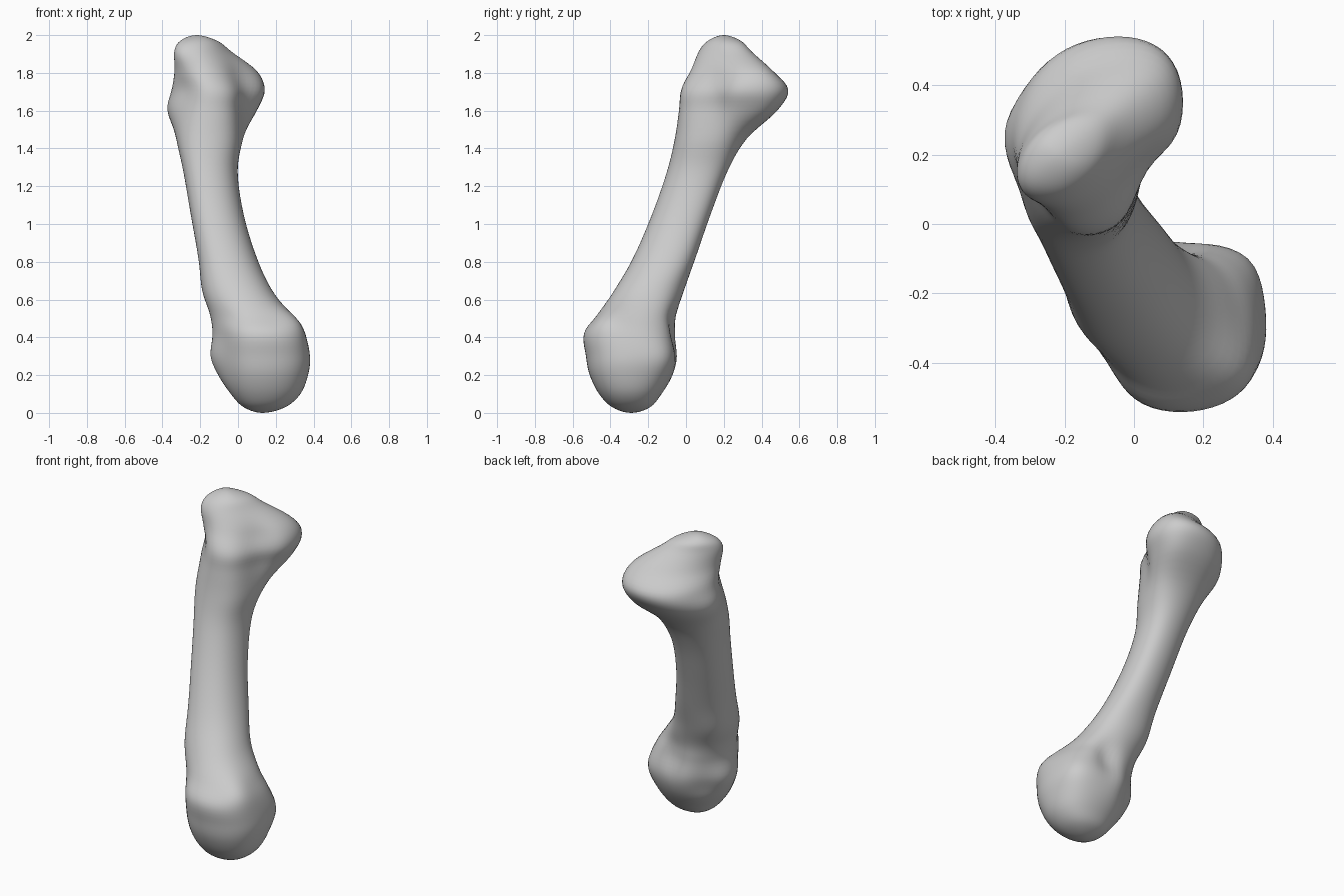
import bpy
import bmesh
import math
from mathutils import Vector

SIDES = 56        # points around each cross-section
STEPS = 5         # rings between neighbouring cross-sections
FULLNESS = 0.07   # how far the ovals swell toward rounded boxes

# Cross-sections in hundredths: height, x range, y range, diagonal lean
SECTIONS = [
    (0, 13, 13, -29, -29, 0),
    (3, 3, 25, -39, -19, 0),
    (10, -4, 33, -46, -13, 0),
    (20, -11, 37, -51, -7, -5),
    (30, -15, 38, -53, -4, -8),
    (42, -14, 35, -54, -5, -8),
    (52, -15, 28, -47, -5, -8),
    (65, -19, 18, -38, -1, -5),
    (82, -21, 10, -28, 5, 10),
    (105, -25, 3, -18, 13, 15),
    (128, -29, 0, -10, 22, 15),
    (145, -33, 4, -6, 32, 10),
    (160, -36, 10, -4, 48, 10),
    (171, -35, 14, -3, 54, 20),
    (181, -35, 10, 1, 46, 45),
    (191, -35, -3, 5, 35, 50),
    (197, -31, -11, 11, 29, 35),
    (200, -22, -22, 20, 20, 0),
]

# Local hollows and swellings: centre, radius, vertical stretch, push
FEATURES = [
    ((0.08, 0.10, 1.68), 0.13, 1.8, (-0.05, 0.05, 0)),     # front groove of upper end
    ((-0.31, 0.04, 1.76), 0.12, 1.8, (0.04, 0.03, 0)),     # flattened front corner of upper end
    ((0.06, 0.42, 1.60), 0.12, 1, (0.02, 0.02, 0)),        # swelling under rear knob
    ((-0.36, 0.28, 1.60), 0.11, 1, (-0.02, 0, 0)),         # small knob beside upper end
    ((0.14, -0.05, 0.42), 0.07, 1.8, (0, -0.03, 0)),       # groove behind lower end
    ((-0.06, -0.10, 0.28), 0.10, 1.2, (0.02, -0.03, 0)),   # hollow between lower lobes
    ((0.32, -0.12, 0.30), 0.11, 1.2, (0.02, 0.02, 0)),     # outer rear lobe
    ((0.28, -0.40, 0.48), 0.10, 1, (0.02, -0.02, 0.01)),   # outer shoulder of lower end
    ((-0.11, -0.43, 0.35), 0.13, 1.7, (0.03, 0.02, 0)),    # flattened front corner of lower end
]


def mirrored(section):
    """Reflect a section through its pole so the end closes round."""
    z, x0, x1, y0, y1, lean = section
    return (z, x1, x0, y1, y0, lean)


def blend(a, b, c, d, t):
    """Smooth spline between b and c."""
    return 0.5 * (2 * b + (c - a) * t + (2 * a - 5 * b + 4 * c - d) * t * t
                  + (3 * b - a - 3 * c + d) * t ** 3)


def swell(value):
    return value * (1 + FULLNESS - FULLNESS * value * value)


def sculpt(point):
    """Apply the local hollows and swellings to one point."""
    moved = point.copy()
    for centre, radius, stretch, push in FEATURES:
        offset = point - Vector(centre)
        offset.z /= stretch
        moved += Vector(push) * math.exp(-(offset.length / radius) ** 2)
    return moved


def ring_points(section):
    z, x0, x1, y0, y1, lean = (value / 100 for value in section)
    shift = math.asin(lean)
    for i in range(SIDES):
        angle = math.tau * i / SIDES
        x = (x0 + x1) / 2 + (x1 - x0) / 2 * swell(math.cos(angle))
        y = (y0 + y1) / 2 + (y1 - y0) / 2 * swell(math.sin(angle + shift))
        yield sculpt(Vector((x, y, z)))


def build_bone():
    bm = bmesh.new()
    rows = [mirrored(SECTIONS[1])] + SECTIONS + [mirrored(SECTIONS[-2])]
    rings = []
    for k in range(len(SECTIONS) - 1):
        for step in range(STEPS):
            if k == 0 and step == 0:
                continue
            section = [blend(*values, step / STEPS) for values in zip(*rows[k:k + 4])]
            rings.append([bm.verts.new(p) for p in ring_points(section)])

    # Skin the rings, then close both rounded ends
    for lower, upper in zip(rings, rings[1:]):
        for i in range(SIDES):
            j = (i + 1) % SIDES
            bm.faces.new((lower[i], lower[j], upper[j], upper[i]))
    for ring, section in ((rings[0], SECTIONS[0]), (rings[-1], SECTIONS[-1])):
        z, x, _, y, _, _ = section
        pole = bm.verts.new((x / 100, y / 100, z / 100))
        for i in range(SIDES):
            bm.faces.new((ring[i], ring[(i + 1) % SIDES], pole))
    bmesh.ops.recalc_face_normals(bm, faces=bm.faces)

    mesh = bpy.data.meshes.new("bone")
    bm.to_mesh(mesh)
    bm.free()
    mesh.shade_smooth()
    bone = bpy.data.objects.new("bone", mesh)
    bpy.context.collection.objects.link(bone)
    return bone


def make_material(name, colour):
    material = bpy.data.materials.new(name)
    material.use_nodes = True
    material.diffuse_color = colour
    material.node_tree.nodes["Principled BSDF"].inputs["Base Color"].default_value = colour
    return material


cube = bpy.data.objects.get("Cube")
if cube:
    bpy.data.objects.remove(cube)

bone = build_bone()
bone.data.materials.append(make_material("light grey", (0.6, 0.6, 0.6, 1)))
